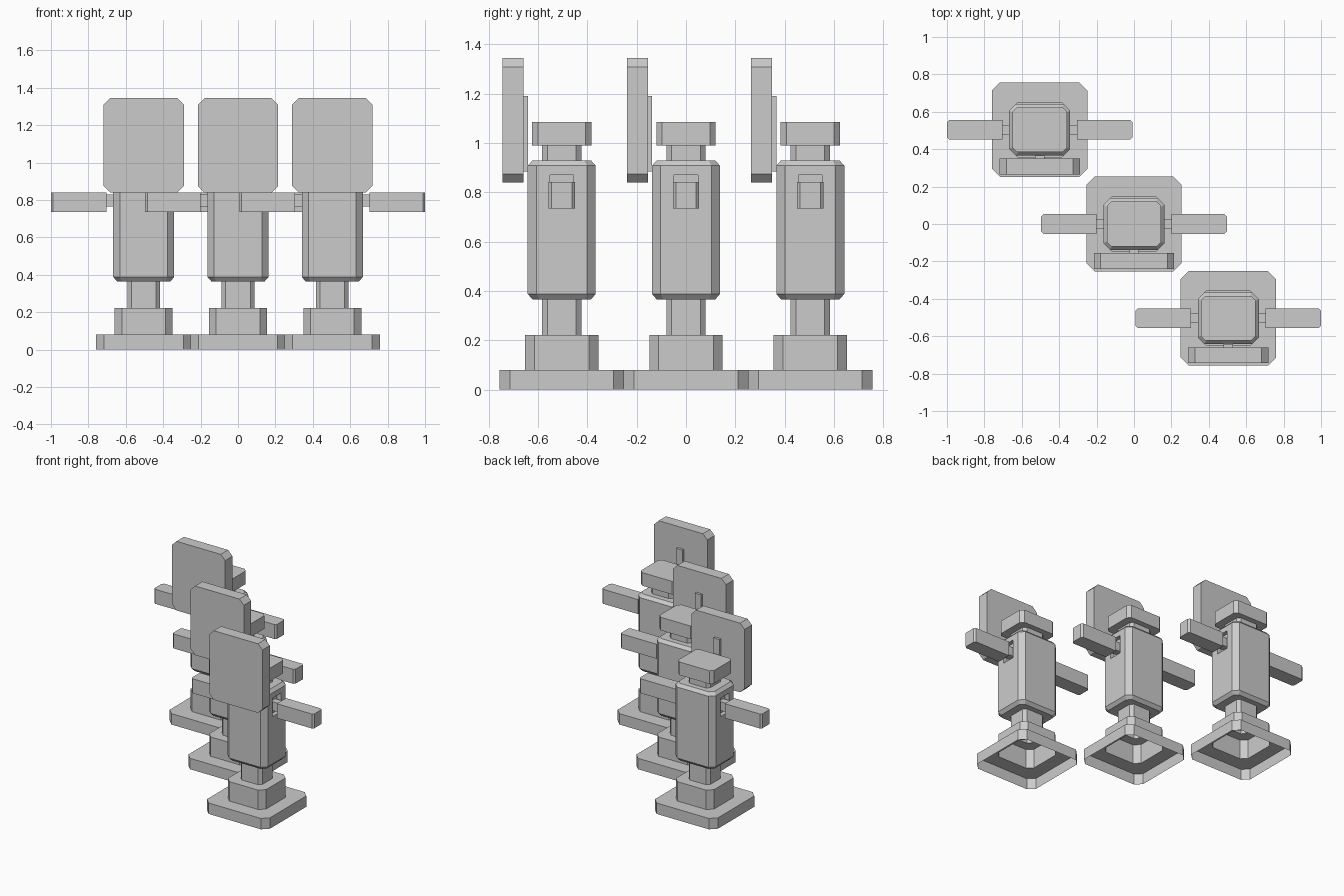
import bpy, bmesh

if "Cube" in bpy.data.objects:
    bpy.data.objects.remove(bpy.data.objects["Cube"])

grey = bpy.data.materials.new("light_grey")
grey.diffuse_color = (0.6, 0.6, 0.6, 1)
grey.use_nodes = True
grey.node_tree.nodes["Principled BSDF"].inputs["Base Color"].default_value = grey.diffuse_color


def octagon(hx, hy, c):
    """Counter-clockwise rectangle outline with cut corners."""
    return [(hx, -hy + c), (hx, hy - c), (hx - c, hy), (-hx + c, hy),
            (-hx, hy - c), (-hx, -hy + c), (-hx + c, -hy), (hx - c, -hy)]


def level(outline, z):
    return [(x, y, z) for x, y in outline]


def loft(rings, closed=True):
    """Join rings of points into a skin, with end caps if closed."""
    bm = bmesh.new()
    vs = [[bm.verts.new(p) for p in r] for r in rings]
    n = len(rings[0])
    for a, b in zip(vs, vs[1:]):
        for i in range(n):
            j = (i + 1) % n
            bm.faces.new((a[i], a[j], b[j], b[i]))
    if closed:
        bm.faces.new(vs[0][::-1])
        bm.faces.new(vs[-1])
        bmesh.ops.recalc_face_normals(bm, faces=bm.faces[:])
    return bm


def box(x0, x1, y0, y1, z0, z1):
    o = [(x0, y0), (x1, y0), (x1, y1), (x0, y1)]
    return loft([level(o, z0), level(o, z1)])


parts = {}


def finish(name, bm):
    me = bpy.data.meshes.new(name)
    bm.to_mesh(me)
    bm.free()
    me.materials.append(grey)
    parts[name] = me


# Stepped foot: hollow shell, open underneath
foot = octagon(0.255, 0.253, 0.043)
step = octagon(0.155, 0.149, 0.038)
post = octagon(0.088, 0.08, 0.022)
finish("stepped_base", loft([level(foot, 0), level(foot, 0.08),
                             level(step, 0.08), level(step, 0.222),
                             level(post, 0.222), level(post, 0.367)], False))

# Body with bevelled ends and a recessed slot in each side
wide = octagon(0.163, 0.138, 0.035)
narrow = octagon(0.143, 0.118, 0.027)
body = loft([level(narrow, 0.365), level(wide, 0.388),
             level(wide, 0.908), level(narrow, 0.93)])
for s in (-1, 1):
    for co, no in (((0, -0.048, 0), (0, 1, 0)), ((0, 0.048, 0), (0, 1, 0)),
                   ((0, 0, 0.735), (0, 0, 1)), ((0, 0, 0.87), (0, 0, 1))):
        faces = [f for f in body.faces if f.normal.x * s > 0.99]
        edges = {e for f in faces for e in f.edges}
        verts = {v for f in faces for v in f.verts}
        bmesh.ops.bisect_plane(body, geom=faces + list(edges) + list(verts),
                               plane_co=co, plane_no=no, dist=1e-5)
        body.normal_update()
    slot = [f for f in body.faces if f.normal.x * s > 0.99
            and abs(f.calc_center_median().y) < 0.04
            and 0.74 < f.calc_center_median().z < 0.865]
    bmesh.ops.inset_individual(body, faces=slot, thickness=0, depth=-0.03)
    body.normal_update()
finish("body", body)

# Neck and head
finish("neck", loft([level(post, 0.928), level(post, 0.992)]))
head = octagon(0.145, 0.12, 0.023)
finish("head", loft([level(head, 0.99), level(head, 1.086)]))

# Arms with cut outer corners, on short pegs
for s, side in ((-1, "left"), (1, "right")):
    arm = [(0.2 * s, -0.053), (0.484 * s, -0.053), (0.496 * s, -0.041),
           (0.496 * s, 0.041), (0.484 * s, 0.053), (0.2 * s, 0.053)]
    finish(side + "_arm", loft([level(arm, 0.735), level(arm, 0.841)]))
    xs = sorted((0.132 * s, 0.202 * s))
    finish(side + "_arm_peg", box(*xs, -0.025, 0.025, 0.765, 0.83))

# Upright front panel with cut corners, and its rear mounting strip
panel = octagon(0.215, 0.253, 0.036)
finish("front_panel", loft([[(x, y, z + 1.092) for x, z in panel]
                            for y in (-0.24, -0.155)]))
finish("panel_mount", box(-0.025, 0.025, -0.156, -0.137, 0.885, 1.19))

# Three identical figures in a diagonal row
for k, label in ((-1, "rear"), (0, "middle"), (1, "front")):
    for name, me in parts.items():
        ob = bpy.data.objects.new(f"{label}_{name}", me)
        ob.location = (0.504 * k, -0.504 * k, 0)
        bpy.context.collection.objects.link(ob)
